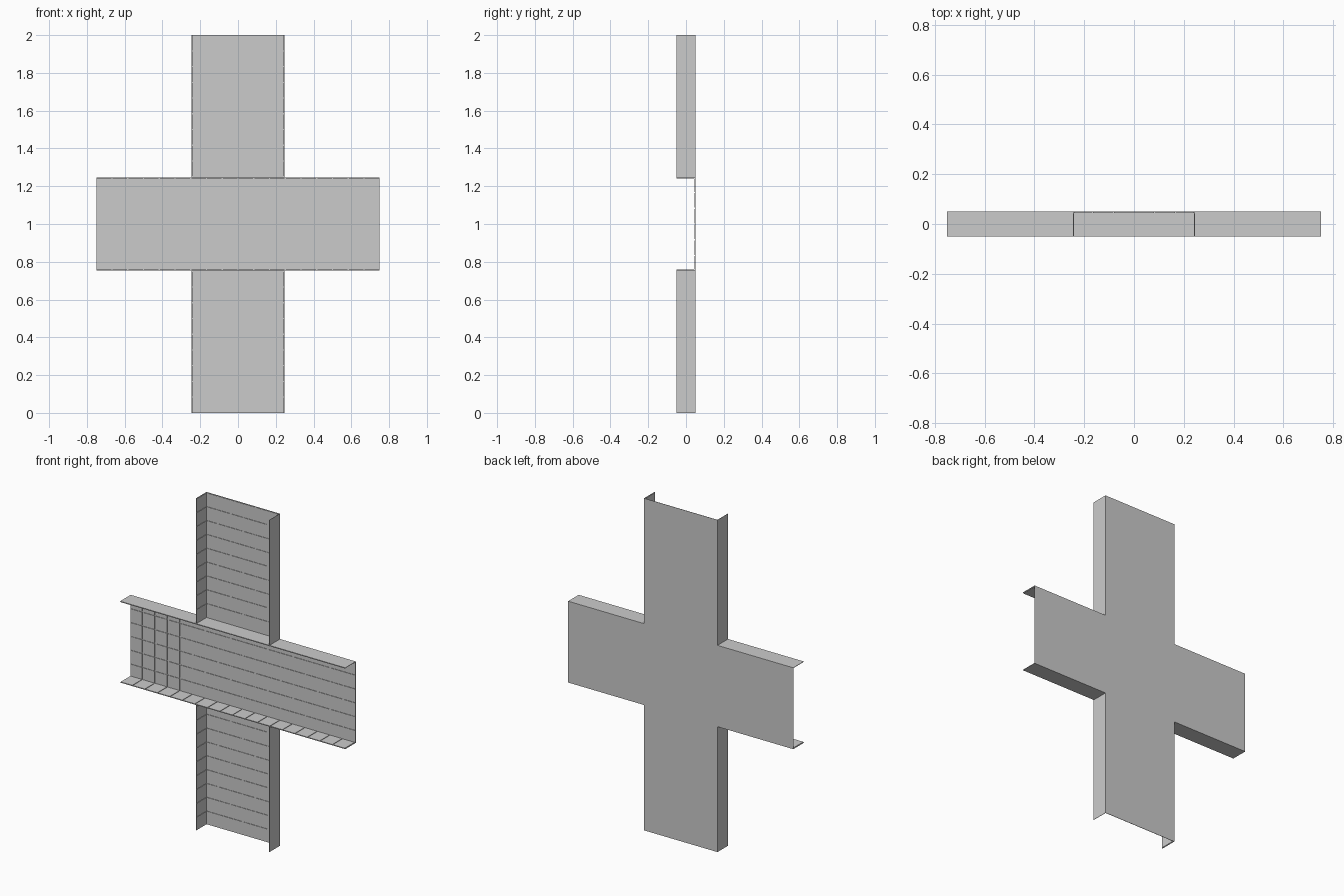
import bpy, bmesh
from mathutils import Vector, Matrix

if "Cube" in bpy.data.objects:
    bpy.data.objects.remove(bpy.data.objects["Cube"])

P = 1 / 12        # tile pitch
G = 0.003         # half of the groove between tiles
W = 0.245         # half width of each arm
S, T = 0.002, 0.003   # sheet and tile thickness
F, B = -0.05, 0.05    # front and back


def add_box(bm, lo, hi):
    lo, hi = Vector(lo), Vector(hi)
    m = Matrix.Translation((lo + hi) / 2) @ Matrix.Diagonal((*(hi - lo), 1))
    bmesh.ops.create_cube(bm, size=1, matrix=m)


def make(name, boxes):
    bm = bmesh.new()
    for lo, hi in boxes:
        add_box(bm, lo, hi)
    me = bpy.data.meshes.new(name)
    bm.to_mesh(me)
    bm.free()
    ob = bpy.data.objects.new(name, me)
    bpy.context.collection.objects.link(ob)


# Cross-shaped back sheet
make("back_sheet", [((-W, B - S, 0), (W, B, 1 - W)),
                    ((-0.75, B - S, 1 - W), (0.75, B, 1 + W)),
                    ((-W, B - S, 1 + W), (W, B, 2))])

# Tiles lining the back sheet
tiles = []
inner = W - S - T
for i in range(-9, 9):
    for k in range(24):
        in_arm, in_post = 9 <= k < 15, -3 <= i < 3
        if not (in_arm or in_post):
            continue
        x0, x1, z0, z1 = i * P + G, (i + 1) * P - G, k * P + G, (k + 1) * P - G
        if in_arm:
            z0, z1 = max(z0, 1 - inner), min(z1, 1 + inner)
        else:
            x0, x1 = max(x0, -inner), min(x1, inner)
        tiles.append(((x0, B - S - T, z0), (x1, B - S, z1)))
make("back_tiles", tiles)

# Side flanges of the post and their inner tiles
sheets, tiles = [], []
for s in (-1, 1):
    xs = sorted((s * W, s * (W - S)))
    xt = sorted((s * (W - S), s * inner))
    for z0, z1 in ((0, 1 - W), (1 + W, 2)):
        sheets.append(((xs[0], F, z0), (xs[1], B, z1)))
    for k in [*range(9), *range(15, 24)]:
        tiles.append(((xt[0], F, k * P + G), (xt[1], B - S - T - G, (k + 1) * P - G)))
make("post_flanges", sheets)
make("post_flange_tiles", tiles)

# Top and bottom flanges of the cross arm and their inner tiles
sheets, tiles = [], []
for s in (-1, 1):
    zs = sorted((1 + s * W, 1 + s * (W - S)))
    zt = sorted((1 + s * (W - S), 1 + s * inner))
    sheets.append(((-0.75, F, zs[0]), (0.75, B, zs[1])))
    for i in range(-9, 9):
        tiles.append(((i * P + G, F, zt[0]), ((i + 1) * P - G, B - S - T - G, zt[1])))
make("arm_flanges", sheets)
make("arm_flange_tiles", tiles)
